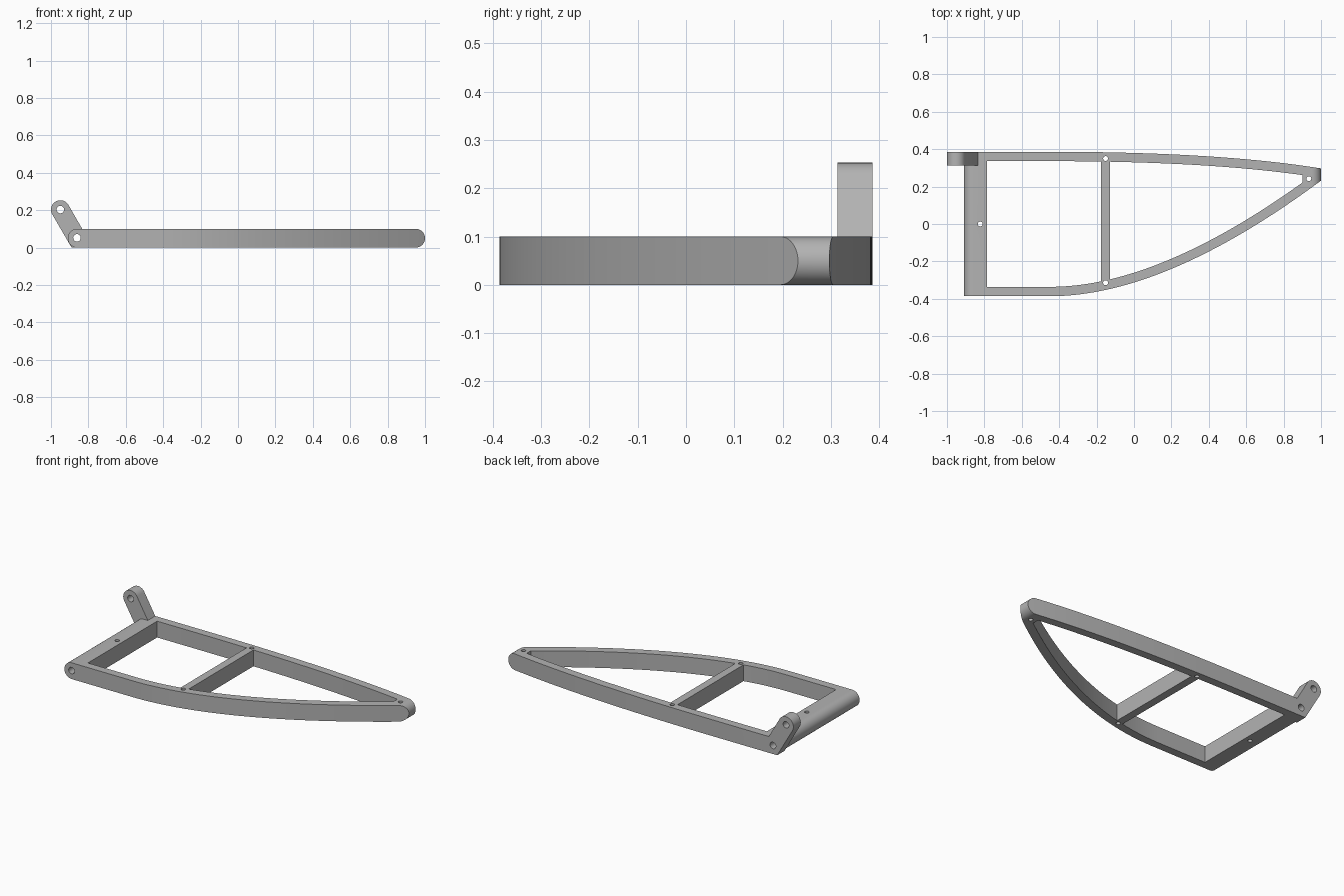
import bpy, bmesh, math
from mathutils import Vector

if "Cube" in bpy.data.objects:
    bpy.data.objects.remove(bpy.data.objects["Cube"])

grey = bpy.data.materials.new("grey metal")
grey.diffuse_color = (0.45, 0.45, 0.45, 1)
grey.use_nodes = True
grey.node_tree.nodes["Principled BSDF"].inputs["Base Color"].default_value = grey.diffuse_color


def prism(name, pts, lo, hi, axis="z"):
    """Extrude an outline: (x, y) along z, or (x, z) along y."""
    bm = bmesh.new()
    put = (lambda p, h: (p[0], p[1], h)) if axis == "z" else (lambda p, h: (p[0], h, p[1]))
    face = bm.faces.new([bm.verts.new(put(p, lo)) for p in pts])
    grown = bmesh.ops.extrude_face_region(bm, geom=[face])["geom"]
    shift = (0, 0, hi - lo) if axis == "z" else (0, hi - lo, 0)
    bmesh.ops.translate(bm, vec=shift, verts=[g for g in grown if isinstance(g, bmesh.types.BMVert)])
    bmesh.ops.recalc_face_normals(bm, faces=bm.faces)
    mesh = bpy.data.meshes.new(name)
    bm.to_mesh(mesh)
    bm.free()
    mesh.materials.append(grey)
    ob = bpy.data.objects.new(name, mesh)
    bpy.context.collection.objects.link(ob)
    return ob


def combine(target, other, mode):
    """Apply a boolean and remove the helper."""
    mod = target.modifiers.new("cut", "BOOLEAN")
    mod.operation, mod.solver, mod.object = mode, "EXACT", other
    bpy.context.view_layer.objects.active = target
    bpy.ops.object.modifier_apply(modifier=mod.name)
    bpy.data.objects.remove(other)


def arc(cx, cy, r, a0, a1, n):
    return [(cx + r * math.cos(math.radians(a0 + (a1 - a0) * i / n)),
             cy + r * math.sin(math.radians(a0 + (a1 - a0) * i / n))) for i in range(n + 1)]


def circle(cx, cy, r):
    return arc(cx, cy, r, 0, 360, 24)[:-1]


def bezier(a, b, c, n=32):
    a, b, c = Vector(a), Vector(b), Vector(c)
    return [a * (1 - t) ** 2 + b * 2 * t * (1 - t) + c * t * t for t in (i / n for i in range(n + 1))]


def offset(curve, d):
    """Shift a curve sideways to its left by d."""
    out = []
    for i, p in enumerate(curve):
        t = (curve[min(i + 1, len(curve) - 1)] - curve[max(i - 1, 0)]).normalized()
        out.append(p + Vector((-t.y, t.x)) * d)
    return out


def clip(curve, x0, x1):
    """Part of a left-to-right curve between two x positions."""
    def at(x):
        for p, q in zip(curve, curve[1:]):
            if p.x <= x <= q.x:
                return p.lerp(q, (x - p.x) / (q.x - p.x))
    return [at(x0)] + [p for p in curve if x0 + 1e-4 < p.x < x1 - 1e-4] + [at(x1)]


# Long side curves of the frame
W = 0.386
front = [Vector((-0.95, -W))] + bezier((-0.45, -W), (0.166, -W), (1.0, 0.232))
back = [Vector((-0.95, W))] + bezier((-0.45, W), (0.45, W), (1.0, 0.297))

# Frame: plan outline limited by a bar profile with rounded ends
frame = prism("frame", front + back[::-1], -0.05, 0.15)
profile = arc(-0.86, 0.05, 0.05, 90, 270, 24) + arc(0.95, 0.05, 0.05, -90, 90, 24)
combine(frame, prism("profile", profile, -0.6, 0.6, "y"), "INTERSECT")

# Two openings, leaving the cross bar between them
inner_front, inner_back = offset(front, 0.05), offset(back, -0.05)
for x0, x1 in ((-0.785, -0.176), (-0.128, 0.9)):
    outline = clip(inner_front, x0, x1) + clip(inner_back, x0, x1)[::-1]
    combine(frame, prism("opening", outline, -0.2, 0.3), "DIFFERENCE")

# Slanted lug with a rounded top at the back left corner
lug = arc(-0.95, 0.203, 0.05, 30, 210, 24) + [(-0.89, 0.0), (-0.86, 0.0), (-0.833, 0.1)]
combine(frame, prism("lug", lug, 0.314, W, "y"), "UNION")

# Small upright screw holes
for x, y in ((-0.822, 0.0), (-0.152, 0.35), (-0.152, -0.314), (0.935, 0.242)):
    combine(frame, prism("screw_hole", circle(x, y, 0.013), -0.2, 0.3), "DIFFERENCE")

# Pivot holes running front to back
combine(frame, prism("hinge_hole", circle(-0.861, 0.052, 0.02), -0.6, 0.6, "y"), "DIFFERENCE")
combine(frame, prism("lug_hole", circle(-0.95, 0.203, 0.02), 0.2, 0.6, "y"), "DIFFERENCE")

bpy.ops.object.select_all(action="DESELECT")
frame.select_set(True)
bpy.context.view_layer.objects.active = frame
bpy.ops.object.shade_smooth_by_angle(angle=math.radians(30))
